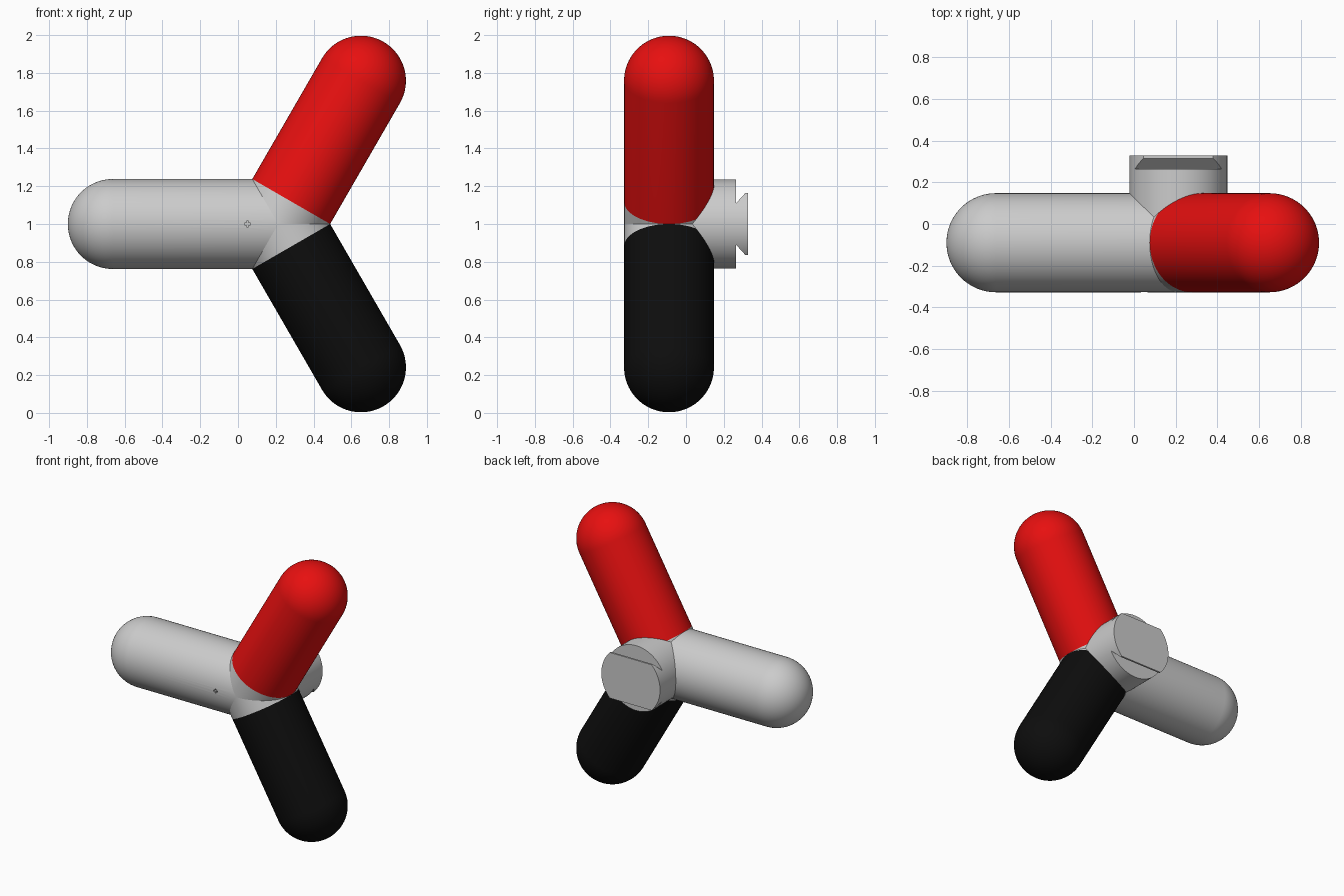
import bpy, bmesh
from math import pi, sin, cos, radians
from mathutils import Vector, Matrix

if "Cube" in bpy.data.objects:
    bpy.data.objects.remove(bpy.data.objects["Cube"])

R = 0.238                            # arm radius
HUB = Vector((0.213, -0.09, 1.0))    # where the three arm axes meet
REACH = 0.876                        # hub to centre of the round tip
BASE = 0.1375                        # hub to the flat base of a coloured arm


def material(name, rgb):
    m = bpy.data.materials.new(name)
    m.diffuse_color = (*rgb, 1)
    m.use_nodes = True
    m.node_tree.nodes["Principled BSDF"].inputs["Base Color"].default_value = m.diffuse_color
    return m


def add_object(name, bm, mat=None):
    bmesh.ops.recalc_face_normals(bm, faces=bm.faces)
    me = bpy.data.meshes.new(name)
    bm.to_mesh(me)
    bm.free()
    ob = bpy.data.objects.new(name, me)
    bpy.context.collection.objects.link(ob)
    if mat:
        me.materials.append(mat)
    return ob


def lathe(name, profile, origin, direction, mat=None, steps=72):
    """Revolve (radius, height) points about an axis through origin."""
    bm = bmesh.new()
    vs = [bm.verts.new((r, 0, h)) for r, h in profile]
    es = [bm.edges.new(pair) for pair in zip(vs, vs[1:])]
    bmesh.ops.spin(bm, geom=vs + es, cent=(0, 0, 0), axis=(0, 0, 1),
                   angle=2 * pi, steps=steps)
    bmesh.ops.remove_doubles(bm, verts=bm.verts, dist=1e-5)
    turn = Vector(direction).to_track_quat('Z', 'Y').to_matrix().to_4x4()
    bm.transform(Matrix.Translation(origin) @ turn)
    return add_object(name, bm, mat)


def rod(name, r, start, end, origin, direction):
    return lathe(name, [(0, start), (r, start), (r, end), (0, end)],
                 origin, direction)


def arm(name, start, direction, mat=None):
    n = 20
    tip = [(R * cos(i * pi / 2 / n), REACH + R * sin(i * pi / 2 / n))
           for i in range(n)]
    return lathe(name, [(0, start), (R, start)] + tip + [(0, REACH + R)],
                 HUB, direction, mat)


def prism(name, yz, x0, x1):
    bm = bmesh.new()
    face = bm.faces.new([bm.verts.new((x0, y, z)) for y, z in yz])
    ext = bmesh.ops.extrude_face_region(bm, geom=[face])
    moved = [v for v in ext['geom'] if isinstance(v, bmesh.types.BMVert)]
    bmesh.ops.translate(bm, verts=moved, vec=(x1 - x0, 0, 0))
    return add_object(name, bm)


def cut(ob, cutter):
    cutter.hide_render = True
    mod = ob.modifiers.new("cut", 'BOOLEAN')
    mod.operation = 'DIFFERENCE'
    mod.solver = 'EXACT'
    mod.object = cutter
    bpy.context.view_layer.objects.active = ob
    bpy.ops.object.modifier_apply(modifier=mod.name)
    bpy.data.objects.remove(cutter)


# Three round-ended arms, 120 degrees apart
up = Vector((cos(radians(60)), 0, sin(radians(60))))
down = Vector((up.x, 0, -up.z))
grey_arm = arm("grey_arm", 0, (-1, 0, 0))
red_arm = arm("red_arm", BASE, up, material("red", (0.8, 0.005, 0.005)))
black_arm = arm("black_arm", BASE, down, material("black", (0.004, 0.004, 0.004)))

# Grey sockets that carry the coloured arms
upper_socket = rod("upper_socket", R, 0, BASE, HUB, up)
lower_socket = rod("lower_socket", R, 0, BASE, HUB, down)

# Small screw recess with a cross slot on the front of the grey arm
sx, front = 0.05, HUB.y - R
cut(grey_arm, rod("recess_cutter", 0.03, -0.03, 0.02, (sx, front, 1), (0, 1, 0)))
for w, h in ((0.016, 0.005), (0.005, 0.016)):
    yz = [(front - 0.03, 1 - h), (front + 0.045, 1 - h),
          (front + 0.045, 1 + h), (front - 0.03, 1 + h)]
    cut(grey_arm, prism("slot_cutter", yz, sx - w, sx + w))

# Rear mount: round boss with a dovetail rail and a bore
back = 0.328
rear_mount = rod("rear_mount", 0.235, 0, back - HUB.y, HUB, (0, 1, 0))
for s in (1, -1):
    yz = [(0.265, 1 + s * 0.11), (0.315, 1 + s * 0.165), (0.4, 1 + s * 0.165),
          (0.4, 1 + s * 0.3), (0.265, 1 + s * 0.3)]
    cut(rear_mount, prism("dovetail_cutter", yz, -0.2, 0.7))
cut(rear_mount, rod("bore_cutter", 0.09, 0, 0.3, (HUB.x, 0.155, 1), (0, 1, 0)))

# Smooth shading with crisp edges
bpy.ops.object.select_all(action='DESELECT')
for ob in (grey_arm, red_arm, black_arm, upper_socket, lower_socket, rear_mount):
    ob.select_set(True)
bpy.context.view_layer.objects.active = grey_arm
bpy.ops.object.shade_smooth_by_angle(angle=radians(30))
